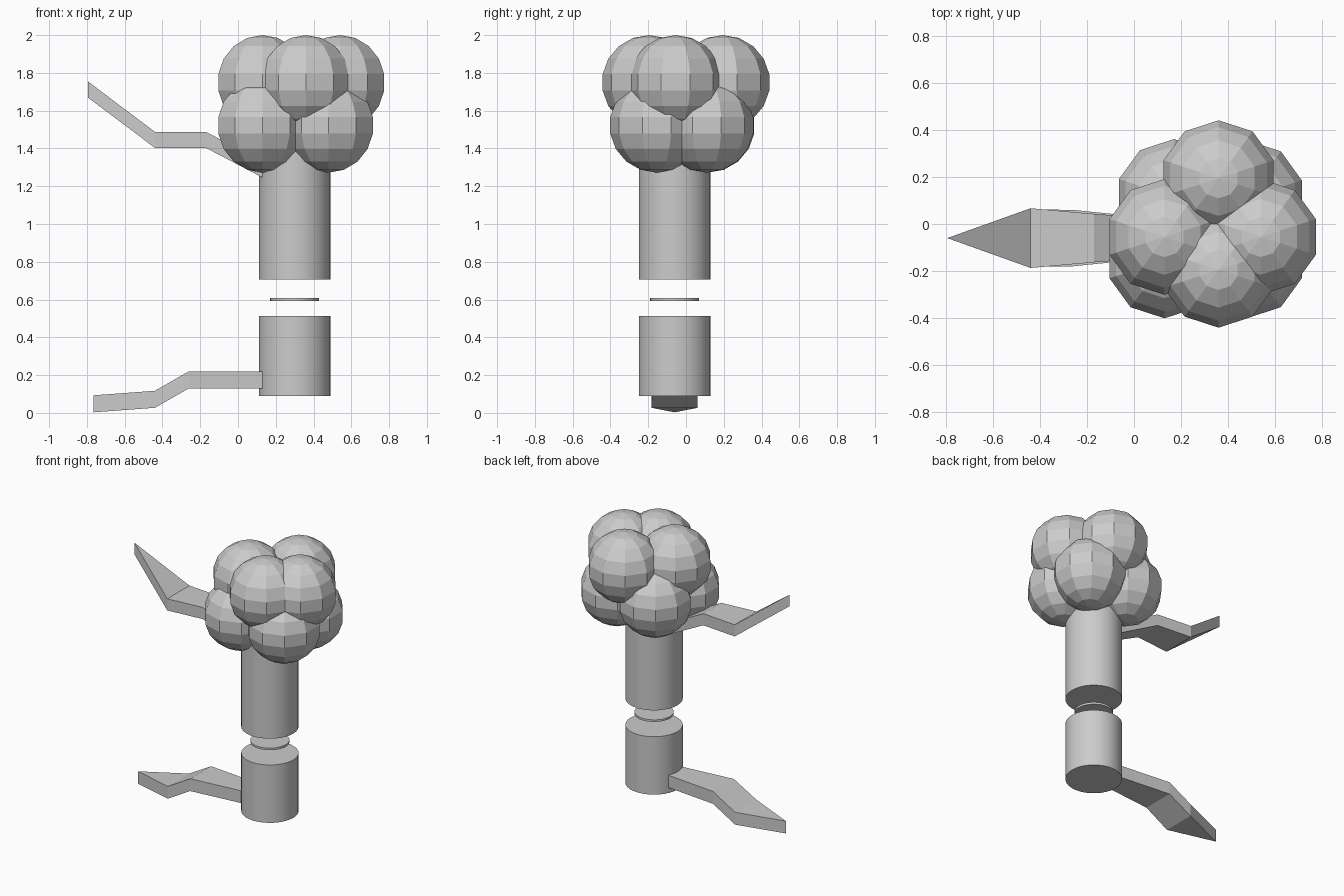
import bpy, bmesh
from mathutils import Matrix

if "Cube" in bpy.data.objects:
    bpy.data.objects.remove(bpy.data.objects["Cube"])

CX, CY = 0.30, -0.06


def make_object(name, bm):
    bmesh.ops.recalc_face_normals(bm, faces=bm.faces)
    mesh = bpy.data.meshes.new(name)
    bm.to_mesh(mesh)
    bm.free()
    obj = bpy.data.objects.new(name, mesh)
    bpy.context.collection.objects.link(obj)
    return obj


def cylinder(name, radius, z0, z1):
    bpy.ops.mesh.primitive_cylinder_add(vertices=32, radius=radius, depth=z1 - z0,
                                        location=(CX, CY, (z0 + z1) / 2))
    bpy.context.object.name = name
    bpy.ops.object.shade_smooth_by_angle()


def ball(name, x, y, z, radius=0.25):
    bm = bmesh.new()
    bmesh.ops.create_uvsphere(bm, u_segments=10, v_segments=9, radius=radius,
                              matrix=Matrix.Translation((x, y, z)))
    make_object(name, bm)


def leaf(name, stations, thickness):
    """Bent slab from (x, top z, half width) stations; a zero width makes a point."""
    bm = bmesh.new()
    rows = []
    for x, z, w in stations:
        sides = (-w, w) if w > 0 else (0,)
        row = [[bm.verts.new((x, CY + s, z - d)) for s in sides] for d in (0, thickness)]
        rows.append([[r[0], r[-1]] for r in row])
    for a, b in zip(rows, rows[1:]):
        quads = [(a[0][0], a[0][1], b[0][1], b[0][0]),
                 (a[1][0], a[1][1], b[1][1], b[1][0])]
        quads += [(a[0][s], a[1][s], b[1][s], b[0][s]) for s in (0, 1)]
        for q in quads:
            bm.faces.new(list(dict.fromkeys(q)))
    end = rows[-1]
    bm.faces.new((end[0][0], end[0][1], end[1][1], end[1][0]))
    make_object(name, bm)


# Stem pieces with a thin floating disc between them
cylinder("stem_lower", 0.19, 0.09, 0.513)
cylinder("stem_disc", 0.13, 0.593, 0.608)
cylinder("stem_upper", 0.19, 0.705, 1.45)

# Cluster of faceted balls: four on top, four below
for i, (x, y) in enumerate([(0.13, -0.055), (0.54, -0.055), (0.36, 0.195), (0.36, -0.195)]):
    ball(f"top_ball_{i}", x, y, 1.75)
for i, (x, y) in enumerate([(0.13, -0.155), (0.48, -0.155), (0.17, 0.115), (0.48, 0.11)]):
    ball(f"lower_ball_{i}", x, y, 1.522)

# Two bent pointed leaves on the left
leaf("lower_leaf", [(-0.765, 0.093, 0), (-0.44, 0.117, 0.122),
                    (-0.26, 0.22, 0.12), (0.135, 0.22, 0.08)], 0.09)
leaf("upper_leaf", [(-0.795, 1.755, 0), (-0.44, 1.488, 0.127),
                    (-0.17, 1.488, 0.103), (0.135, 1.328, 0.08)], 0.085)
